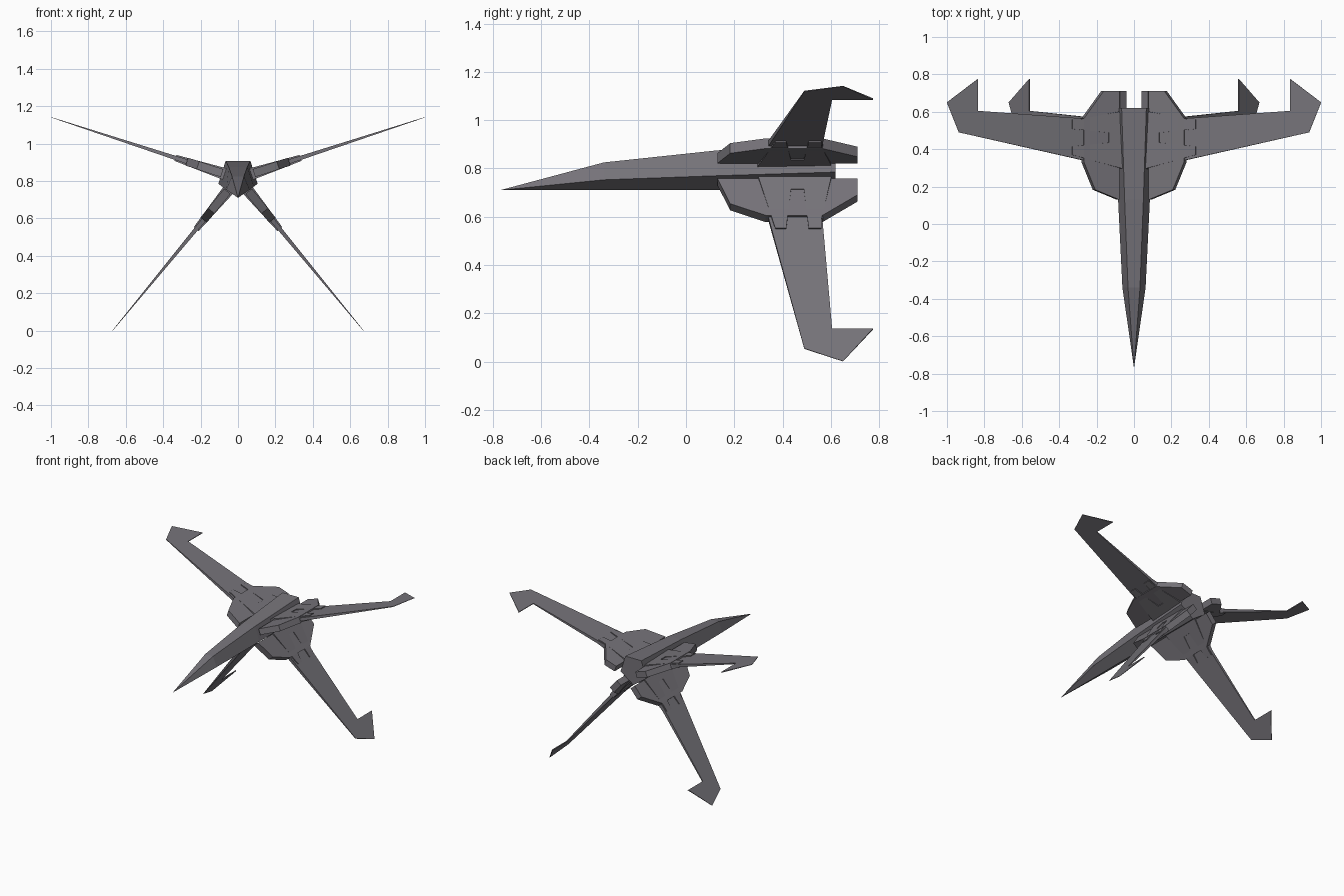
import bpy, bmesh, math
from mathutils import Vector

if "Cube" in bpy.data.objects:
    bpy.data.objects.remove(bpy.data.objects["Cube"])

hull = bpy.data.materials.new("hull_grey")
hull.diffuse_color = (0.18, 0.172, 0.192, 1)
hull.use_nodes = True
hull.node_tree.nodes["Principled BSDF"].inputs["Base Color"].default_value = hull.diffuse_color

AXIS_Z = 0.814                 # wings radiate from this height
UPPER, LOWER = math.radians(18.1), math.radians(-50.5)


def finish(name, bm):
    bmesh.ops.recalc_face_normals(bm, faces=bm.faces)
    me = bpy.data.meshes.new(name)
    bm.to_mesh(me)
    bm.free()
    me.materials.append(hull)
    ob = bpy.data.objects.new(name, me)
    bpy.context.collection.objects.link(ob)


def panel(name, outline, half, angle, side):
    """Plate from (span, y) outline; half(span) gives its half thickness."""
    bm = bmesh.new()
    rings = []
    for sgn in (1, -1):
        ring = []
        for s, y in outline:
            t = sgn * half(s)
            x = s * math.cos(angle) - t * math.sin(angle)
            z = s * math.sin(angle) + t * math.cos(angle)
            ring.append(bm.verts.new((side * x, y, AXIS_Z + z)))
        rings.append(ring)
        bm.faces.new(ring)
    n = len(outline)
    for i in range(n):
        j = (i + 1) % n
        bm.faces.new((rings[0][i], rings[0][j], rings[1][j], rings[1][i]))
    finish(name, bm)


# Fuselage: y, top half width, top z, mid half width, mid z, keel z
sections = [(-0.34, 0.032, 0.825, 0.062, 0.753, 0.71),
            (0.13, 0.05, 0.875, 0.085, 0.77, 0.71),
            (0.62, 0.066, 0.908, 0.105, 0.785, 0.71)]
bm = bmesh.new()
tip = bm.verts.new((0, -0.77, 0.71))
rings = []
for y, tw, tz, mw, mz, kz in sections:
    rings.append([bm.verts.new(p) for p in (
        (-tw, y, tz), (tw, y, tz), (mw, y, mz), (0, y, kz), (-mw, y, mz))])
for i in range(5):
    j = (i + 1) % 5
    bm.faces.new((tip, rings[0][i], rings[0][j]))
    for a, b in zip(rings, rings[1:]):
        bm.faces.new((a[i], a[j], b[j], b[i]))
bm.faces.new(rings[-1])
finish("fuselage", bm)

# Planforms as (span, y)
wing = [(0.05, 0.29), (0.985, 0.49), (1.053, 0.65), (0.879, 0.775),
        (0.879, 0.605), (0.3, 0.565), (0.05, 0.61)]
hip = [(0.09, 0.13), (0.225, 0.183), (0.288, 0.33), (0.288, 0.565),
       (0.178, 0.71), (0.09, 0.71)]
# Thick wing root, slotted from the outside
root = [(0.06, 0.292), (0.352, 0.37), (0.352, 0.415), (0.15, 0.435),
        (0.15, 0.488), (0.352, 0.508), (0.352, 0.56), (0.3, 0.562), (0.06, 0.607)]

for side, sname in ((1, "right"), (-1, "left")):
    for ang, aname in ((UPPER, "upper"), (LOWER, "lower")):
        tag = f"{aname}_{sname}"
        panel(f"wing_{tag}", wing, lambda s: 0.016 - 0.0143 * s, ang, side)
        panel(f"wing_root_{tag}", root, lambda s: 0.036 - 0.055 * s, ang, side)
        panel(f"hip_plate_{tag}", hip, lambda s: 0.022, ang, side)
